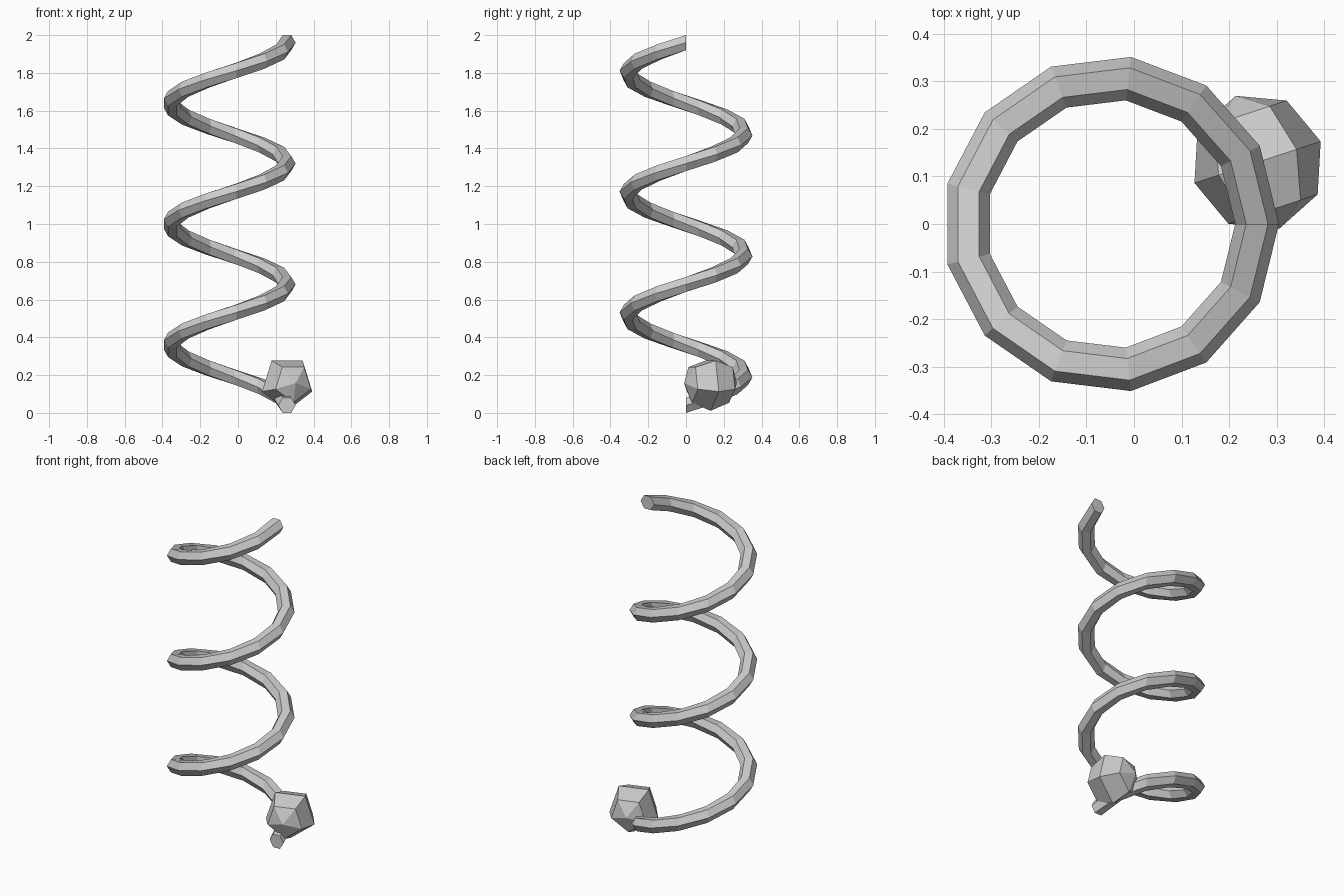
import bpy, bmesh
from math import sin, cos, pi, radians
from mathutils import Matrix, Vector

if "Cube" in bpy.data.objects:
    bpy.data.objects.remove(bpy.data.objects["Cube"])


def add_object(name, bm):
    bmesh.ops.recalc_face_normals(bm, faces=bm.faces[:])
    mesh = bpy.data.meshes.new(name)
    bm.to_mesh(mesh)
    bm.free()
    obj = bpy.data.objects.new(name, mesh)
    bpy.context.collection.objects.link(obj)
    return obj


# Coil spring: hexagonal wire swept up three turns, 13 segments per turn
TURNS, STEPS, SIDES = 3, 13, 6
COIL_R, WIRE_R, PITCH, CENTRE_X = 0.308, 0.046, 0.64, -0.049

bm = bmesh.new()
rings = []
for k in range(TURNS * STEPS + 1):
    a = 2 * pi * k / STEPS
    ring = []
    for s in range(SIDES):
        t = 2 * pi * s / SIDES
        r = COIL_R + WIRE_R * cos(t)
        z = 0.04 + PITCH * k / STEPS + WIRE_R * sin(t)
        ring.append(bm.verts.new((CENTRE_X + r * cos(a), r * sin(a), z)))
    rings.append(ring)
for lo, hi in zip(rings, rings[1:]):
    for s in range(SIDES):
        n = (s + 1) % SIDES
        bm.faces.new((lo[s], lo[n], hi[n], hi[s]))
bm.faces.new(rings[0])
bm.faces.new(rings[-1])
add_object("coil_spring", bm)

# Faceted ball: half-octagon profile spun in five steps
BALL_R = 0.147
bm = bmesh.new()
profile = [bm.verts.new((BALL_R * sin(radians(45 * i)), 0, BALL_R * cos(radians(45 * i))))
           for i in range(5)]
edges = [bm.edges.new(pair) for pair in zip(profile, profile[1:])]
bmesh.ops.spin(bm, geom=profile + edges, cent=(0, 0, 0), axis=(0, 0, 1),
               angle=2 * pi, steps=5, use_merge=False)
bmesh.ops.remove_doubles(bm, verts=bm.verts[:], dist=0.0005)
ball = add_object("faceted_ball", bm)

# Poles lie nearly front to back, one corner of the pentagon points down
pole = Vector((0.313, -0.95, 0)).normalized()
down = Vector((0, 0, -1))
side = pole.cross(down)
rot = Matrix((down, side, pole)).transposed().to_4x4()
ball.data.transform(Matrix.Translation((0.26, 0.13, 0.158)) @ rot)
